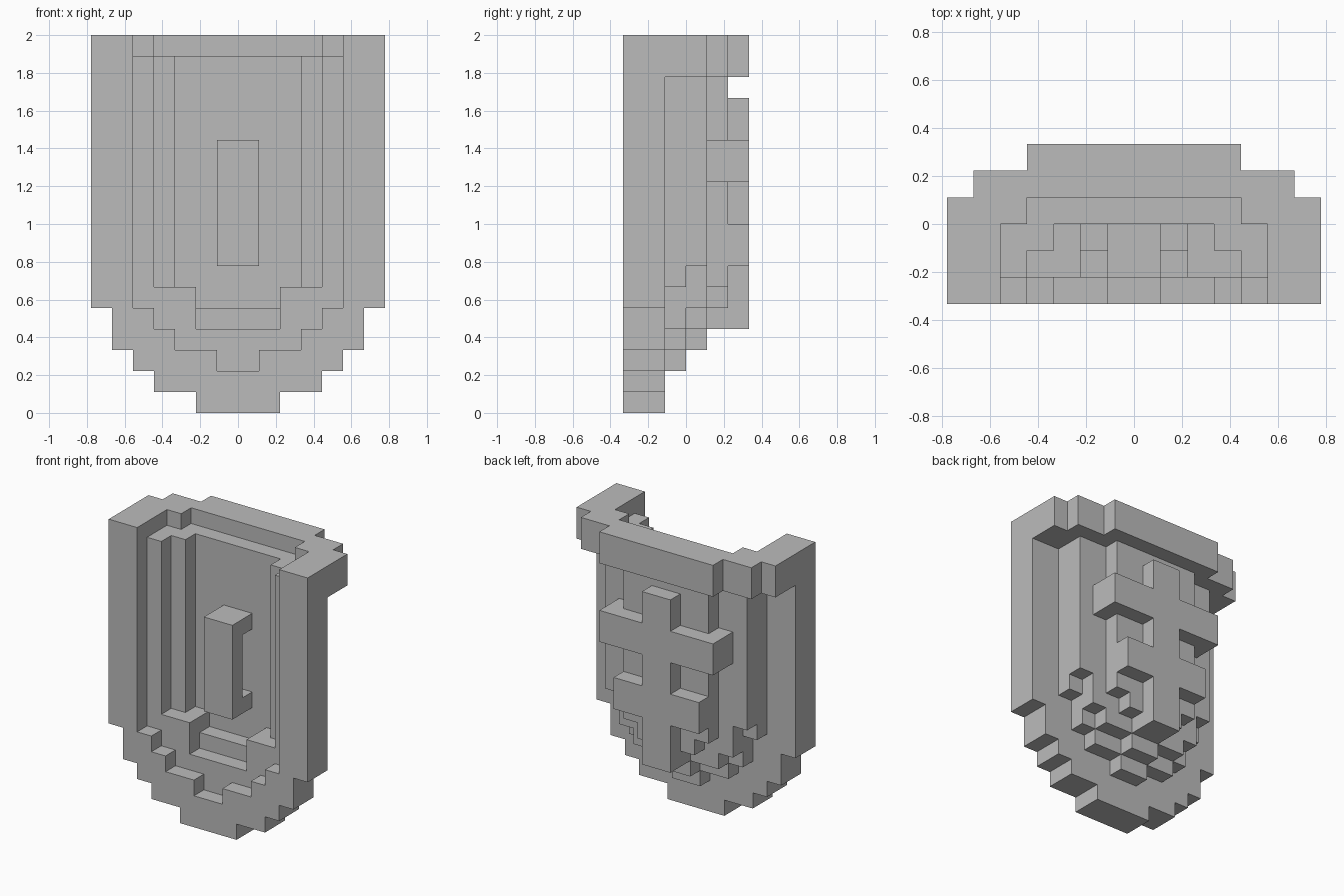
import bpy
import bmesh
from mathutils import Vector

UNIT = 1 / 9  # size of one block
TOP = 18      # height in blocks

cube = bpy.data.objects.get("Cube")
if cube:
    bpy.data.objects.remove(cube, do_unlink=True)

# One grey material
grey = bpy.data.materials.new("plain grey")
grey.use_nodes = True
colour = (0.5, 0.5, 0.5, 1)
grey.diffuse_color = colour
grey.node_tree.nodes["Principled BSDF"].inputs["Base Color"].default_value = colour


def block(half, y0, y1, z0, z1):
    """Cells of a centred block: x from -half to half."""
    return {(x, y, z) for x in range(-half, half)
            for y in range(y0, y1) for z in range(z0, z1)}


def stepped(y0, y1, top, steps):
    """Slab whose rounded lower end is given as (half width, lowest z) steps."""
    cells = set()
    for half, low in steps:
        cells |= block(half, y0, y1, low, top)
    return cells


def build(name, cells):
    """Skin the outside of a set of cells and merge coplanar faces."""
    bm = bmesh.new()
    for cell in sorted(cells):
        for axis in range(3):
            for side in (0, 1):
                near = list(cell)
                near[axis] += 2 * side - 1
                if tuple(near) in cells:
                    continue
                u, v = (axis + 1) % 3, (axis + 2) % 3
                ring = []
                for a, b in ((0, 0), (1, 0), (1, 1), (0, 1)):
                    p = Vector(cell)
                    p[axis] += side
                    p[u] += a
                    p[v] += b
                    ring.append(bm.verts.new(p * UNIT))
                bm.faces.new(ring if side else ring[::-1])
    bmesh.ops.remove_doubles(bm, verts=bm.verts, dist=UNIT / 100)
    bmesh.ops.dissolve_limit(bm, angle_limit=0.01, verts=bm.verts, edges=bm.edges)
    mesh = bpy.data.meshes.new(name)
    bm.to_mesh(mesh)
    bm.free()
    mesh.materials.append(grey)
    obj = bpy.data.objects.new(name, mesh)
    bpy.context.scene.collection.objects.link(obj)


# Shell: layers from the open front rim to the back
shell = stepped(-3, -1, TOP, [(7, 5), (6, 3), (5, 2), (4, 1), (2, 0)])
shell |= stepped(-1, 0, TOP, [(5, 6), (4, 4), (3, 3), (1, 2)])
shell |= stepped(0, 1, TOP, [(5, 7), (4, 5), (3, 4), (1, 3)])
shell |= stepped(1, 2, TOP, [(3, 6), (2, 5), (1, 4)])

# Overhanging cap around the top
shell |= block(7, -3, 1, 16, TOP) | block(6, 1, 2, 16, TOP) | block(4, 2, 3, 16, TOP)

# Hollow, narrowing in steps towards the back, and the notch in the cap
shell -= stepped(-3, -2, TOP, [(5, 5), (4, 4), (3, 3), (1, 2)])
shell -= stepped(-2, -1, 17, [(4, 6), (2, 4)])
shell -= stepped(-1, 0, 17, [(3, 6), (2, 5)])
shell -= block(5, -3, 0, 17, TOP) | block(4, 0, 1, 17, TOP)
build("shield_shell", shell)

# Handle standing off the inner wall
handle = block(1, -2, 0, 7, 13) - block(1, -1, 0, 8, 12)
build("handle", handle)

# Double cross on the back
cross = block(1, 2, 3, 4, 15) | block(4, 2, 3, 11, 13) | block(3, 2, 3, 7, 9)
cross |= block(4, 1, 3, 11, 13) - shell
build("double_cross", cross)
